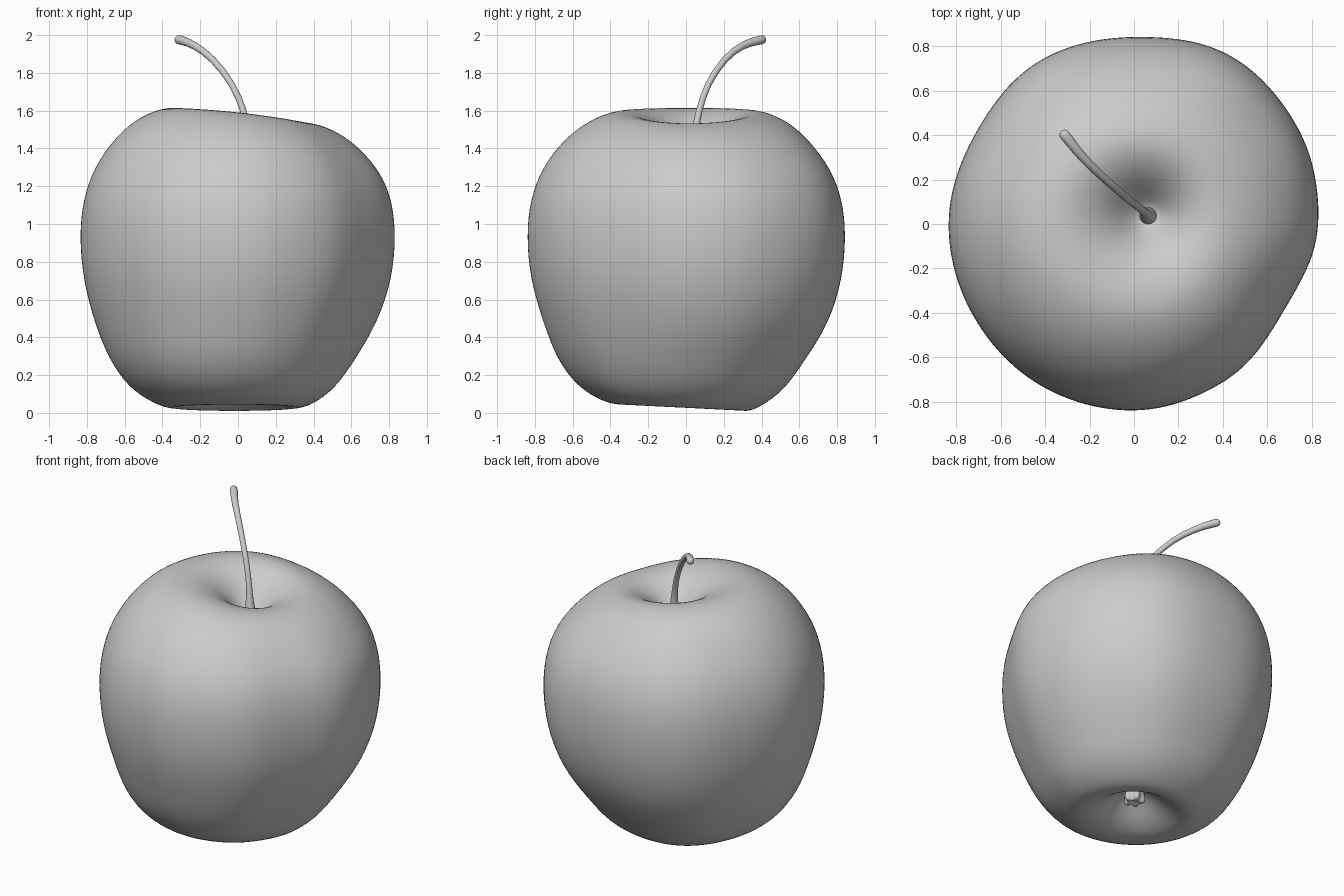
import bpy, bmesh
from math import sin, cos, pi, floor
from mathutils import Vector

cube = bpy.data.objects.get("Cube")
if cube:
    bpy.data.objects.remove(cube, do_unlink=True)

grey = bpy.data.materials.new("plain grey")
grey.use_nodes = True
colour = (0.6, 0.6, 0.6, 1)
grey.diffuse_color = colour
grey.node_tree.nodes["Principled BSDF"].inputs["Base Color"].default_value = colour


def finish(bm, name, levels):
    """Turn a bmesh into a smooth, subdivided object."""
    bmesh.ops.recalc_face_normals(bm, faces=bm.faces)
    mesh = bpy.data.meshes.new(name)
    bm.to_mesh(mesh)
    bm.free()
    mesh.materials.append(grey)
    mesh.shade_smooth()
    obj = bpy.data.objects.new(name, mesh)
    bpy.context.collection.objects.link(obj)
    sub = obj.modifiers.new("smooth", 'SUBSURF')
    sub.levels = sub.render_levels = levels
    return obj


def skin(bm, rings, start, end):
    """Bridge rings of points and close both ends to a pole."""
    rows = [[bm.verts.new(p) for p in ring] for ring in rings]
    n = len(rows[0])
    for a, b in zip(rows, rows[1:]):
        for i in range(n):
            j = (i + 1) % n
            bm.faces.new((a[i], a[j], b[j], b[i]))
    for row, tip in ((rows[0], start), (rows[-1], end)):
        pole = bm.verts.new(tip)
        for i in range(n):
            bm.faces.new((row[i], row[(i + 1) % n], pole))


# Apple body: an uneven lathe. Each row is radius, height, centre x, centre y
profile = [
    (.05, .17, 0, 0), (.10, .15, 0, 0), (.17, .09, -.01, 0), (.25, .04, -.02, 0),
    (.33, .02, -.02, -.01), (.42, .045, -.02, -.03), (.55, .13, -.03, -.03),
    (.655, .28, -.03, -.03), (.75, .465, -.01, 0), (.825, .70, 0, 0),
    (.845, .94, 0, 0), (.825, 1.13, 0, 0), (.765, 1.29, 0, 0),
    (.65, 1.44, 0, 0), (.53, 1.535, .01, .01), (.39, 1.59, .02, .01),
    (.27, 1.572, .04, .03), (.17, 1.515, .05, .04), (.10, 1.44, .055, .04),
    (.05, 1.39, .06, .04)]
# Outline radius every 30 degrees around the waist
outline = [.835, .86, .88, .845, .855, .825, .84, .838, .845, .845, .822, .78]


def waist(angle):
    t = angle / (2 * pi) * 12
    i = floor(t)
    f = (1 - cos((t - i) * pi)) / 2
    return (outline[i % 12] * (1 - f) + outline[(i + 1) % 12] * f) / .84


SEGMENTS = 36
rings = []
for r, z, cx, cy in profile:
    top = max(0, min(1, (z - .94) / .6)) ** 2 * min(1, r / .35)
    low = max(0, 1 - z / .4) * min(1, r / .25)
    ring = []
    for s in range(SEGMENTS):
        a = 2 * pi * s / SEGMENTS
        rad = r * (1 + (waist(a) - 1) * min(1, r / .7) ** 2)
        lift = -top * (.045 * cos(a) + .008 * cos(2 * a)) - low * .018 * sin(a)
        ring.append((cx + rad * cos(a), cy + rad * sin(a), z + lift))
    rings.append(ring)
bm = bmesh.new()
skin(bm, rings, (0, 0, .175), (.06, .04, 1.38))
finish(bm, "apple_body", 2)

# Stem: round tube along a bent path, flared at the base and the tip
path = [(.065, .035, 1.37, .05), (.06, .04, 1.42, .032), (.05, .05, 1.5, .021),
        (.032, .068, 1.6, .018), (-.025, .11, 1.74, .018), (-.135, .205, 1.88, .019),
        (-.23, .295, 1.948, .021), (-.295, .38, 1.972, .025), (-.322, .412, 1.977, .027)]
points = [Vector(p[:3]) for p in path]
rings = []
for k, p in enumerate(points):
    along = (points[min(k + 1, len(points) - 1)] - points[max(k - 1, 0)]).normalized()
    side = along.cross(Vector((1, 1, 0))).normalized()
    up = along.cross(side)
    rings.append([p + path[k][3] * (side * cos(a * pi / 5) + up * sin(a * pi / 5))
                  for a in range(10)])
bm = bmesh.new()
skin(bm, rings, points[0], points[-1] + along * .012)
finish(bm, "stem", 1)

# Calyx: five small pointed sepals hanging in the bottom hollow
bm = bmesh.new()
rings = []
for r, z, star in ((.06, .18, .1), (.055, .14, .2), (.06, .10, .4), (.035, .085, .4)):
    rings.append([(r * (1 + star * cos(5 * a)) * cos(a),
                   r * (1 + star * cos(5 * a)) * sin(a), z)
                  for a in (i * pi / 10 for i in range(20))])
skin(bm, rings, (0, 0, .185), (0, 0, .11))
finish(bm, "calyx", 1)
